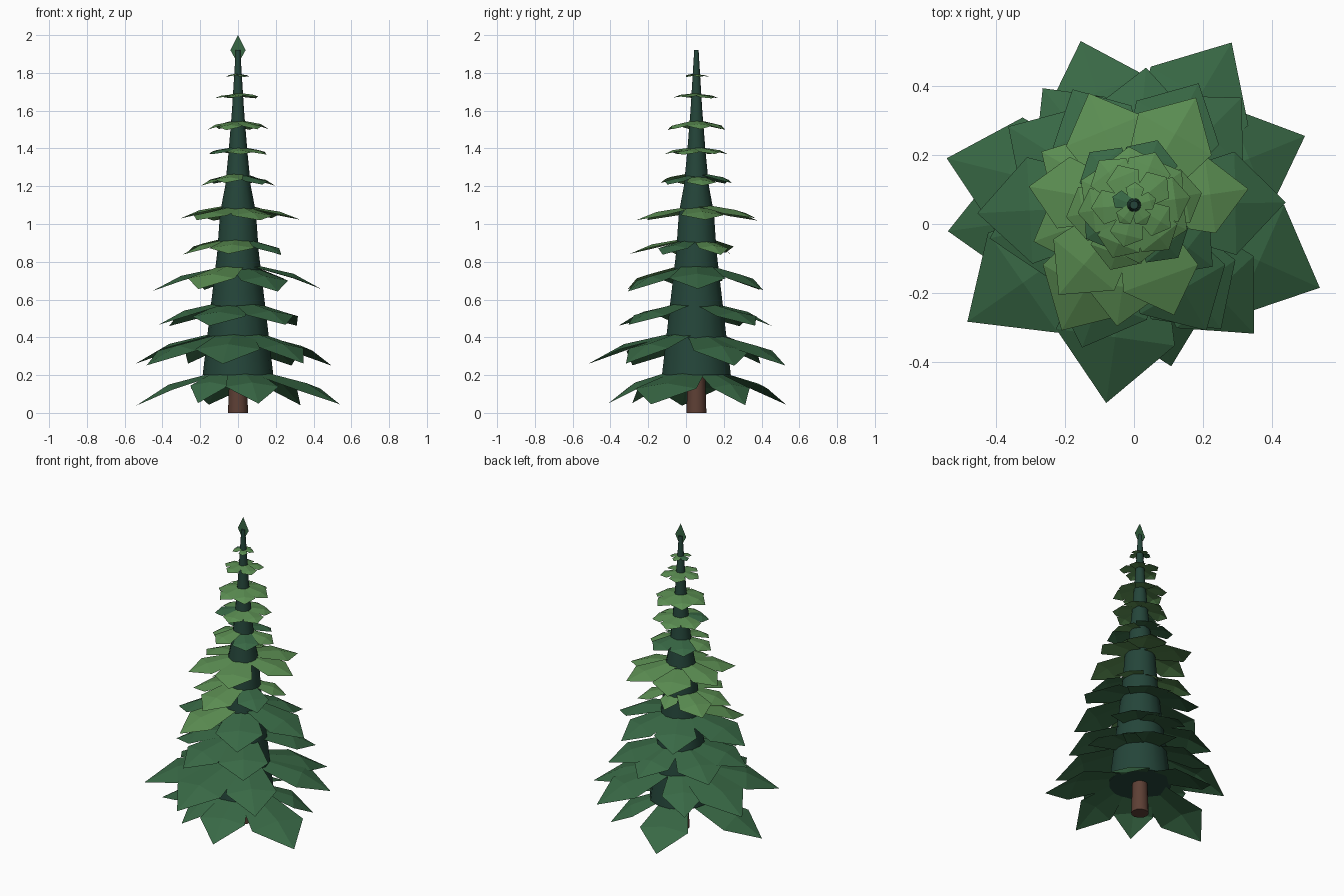
import bpy, bmesh, math, random
from mathutils import Vector

if "Cube" in bpy.data.objects:
    bpy.data.objects.remove(bpy.data.objects["Cube"])

random.seed(4)
CX, CY = 0.0, 0.055


def material(name, rgb):
    m = bpy.data.materials.new(name)
    m.diffuse_color = (*rgb, 1)
    m.use_nodes = True
    m.node_tree.nodes["Principled BSDF"].inputs["Base Color"].default_value = m.diffuse_color
    return m


BARK = material("bark", (0.11, 0.05, 0.035))
DARK = material("core_green", (0.018, 0.06, 0.042))
MID = material("mid_green", (0.04, 0.14, 0.06))
LIGHT = material("light_green", (0.105, 0.27, 0.085))


def make(name, verts, faces, mats, face_mats=None):
    me = bpy.data.meshes.new(name)
    me.from_pydata(verts, [], faces)
    for m in mats:
        me.materials.append(m)
    if face_mats:
        for p, i in zip(me.polygons, face_mats):
            p.material_index = i
    ob = bpy.data.objects.new(name, me)
    bpy.context.collection.objects.link(ob)
    return ob


def lathe(name, profile, sides, mat):
    verts, faces = [], []
    for r, z in profile:
        for i in range(sides):
            a = 2 * math.pi * i / sides
            verts.append((CX + r * math.cos(a), CY + r * math.sin(a), z))
    for k in range(len(profile) - 1):
        for i in range(sides):
            j = (i + 1) % sides
            faces.append((k * sides + i, k * sides + j,
                          (k + 1) * sides + j, (k + 1) * sides + i))
    faces.append(tuple(reversed(range(sides))))
    faces.append(tuple(range((len(profile) - 1) * sides, len(profile) * sides)))
    ob = make(name, verts, faces, [mat])
    bpy.ops.object.select_all(action='DESELECT')
    ob.select_set(True)
    bpy.context.view_layer.objects.active = ob
    bpy.ops.object.shade_smooth_by_angle(angle=math.radians(40))
    return ob


# trunk and tapered inner foliage core
lathe("trunk", [(0.053, 0), (0.045, 0.24)], 12, BARK)
lathe("foliage_core", [(0.187, 0.2), (0.14, 0.6), (0.11, 0.85), (0.095, 1.06),
                       (0.068, 1.2), (0.05, 1.38), (0.032, 1.6), (0.012, 1.92)], 14, DARK)


def core_radius(z):
    return max(0.012, 0.187 * (1.95 - z) / 1.75)


def bough(angle, reach, base_r, z, drop, half_w, mid_t):
    """Folded kite-shaped bough: base edge, wide middle, pointed tip."""
    mid = base_r + (reach - base_r) * mid_t
    fold = half_w * 0.16
    pts = [(base_r, -half_w * 0.55, z - fold * 0.5), (base_r, 0, z),
           (base_r, half_w * 0.55, z - fold * 0.5),
           (mid, -half_w, z - drop * 0.38 - fold), (mid, 0, z - drop * 0.38),
           (mid, half_w, z - drop * 0.38 - fold), (reach, 0, z - drop)]
    c, s = math.cos(angle), math.sin(angle)
    return [(CX + x * c - y * s, CY + x * s + y * c, h) for x, y, h in pts]


BOUGH_FACES = [(0, 3, 4, 1), (1, 4, 5, 2), (3, 6, 4), (4, 6, 5)]

# tiers: height, drop, chance of light green, [(angle, reach)]
TIERS = [
    (0.225, 0.18, 0.0, [(38, .42), (108, .50), (188, .545), (238, .40), (283, .48), (336, .59)]),
    (0.425, 0.17, 0.0, [(22, .535), (59, .55), (128, .43), (166, .56), (215, .59), (262, .58),
                        (313, .51)]),
    (0.58, 0.12, 0.0, [(45, .44), (85, .40), (148, .43), (193, .43), (250, .44), (305, .44)]),
    (0.78, 0.13, 0.1, [(1, .44), (62, .40), (118, .38), (183, .455), (240, .42), (300, .42)]),
    (0.92, 0.08, 0.6, [(30, .26), (92, .18), (150, .31), (200, .31), (262, .355), (322, .29)]),
    (1.095, 0.07, 0.7, [(8, .335), (60, .36), (112, .35), (170, .31), (230, .34), (290, .34)]),
    (1.26, 0.05, 0.8, [(a + 10, .20) for a in range(0, 360, 60)]),
    (1.405, 0.035, 0.9, [(a + 35, .17) for a in range(0, 360, 60)]),
    (1.545, 0.045, 0.9, [(a + 8, .165) for a in range(0, 360, 60)]),
    (1.69, 0.022, 1.0, [(a + 40, .125) for a in range(0, 360, 72)]),
    (1.795, 0.014, 0.8, [(a + 15, .067) for a in range(0, 360, 72)]),
]

# tiers of drooping boughs
for n, (z, drop, light, boughs) in enumerate(TIERS):
    verts, faces, fm = [], [], []
    for deg, reach in boughs:
        b = len(verts)
        width = (0.30 if n < 2 else 0.34 if n < 6 else 0.40) * reach
        zz = z + random.uniform(-0.008, 0.008) * (1 if n < 7 else 0.4)
        verts += bough(math.radians(deg), reach, core_radius(z) * 0.6, zz, drop, width,
                       0.6 if n < 6 else 0.68)
        faces += [tuple(b + i for i in f) for f in BOUGH_FACES]
        fm += [int(random.random() < light)] * 4
    make(f"bough_tier_{n + 1}", verts, faces, [MID, LIGHT], fm)

# flat leaf at the very top
make("top_leaf", [(-0.018, CY, 1.88), (0.018, CY, 1.88), (0.04, CY, 1.92),
                  (0, CY, 2.0), (-0.04, CY, 1.92)], [(0, 1, 2, 3, 4)], [MID])
